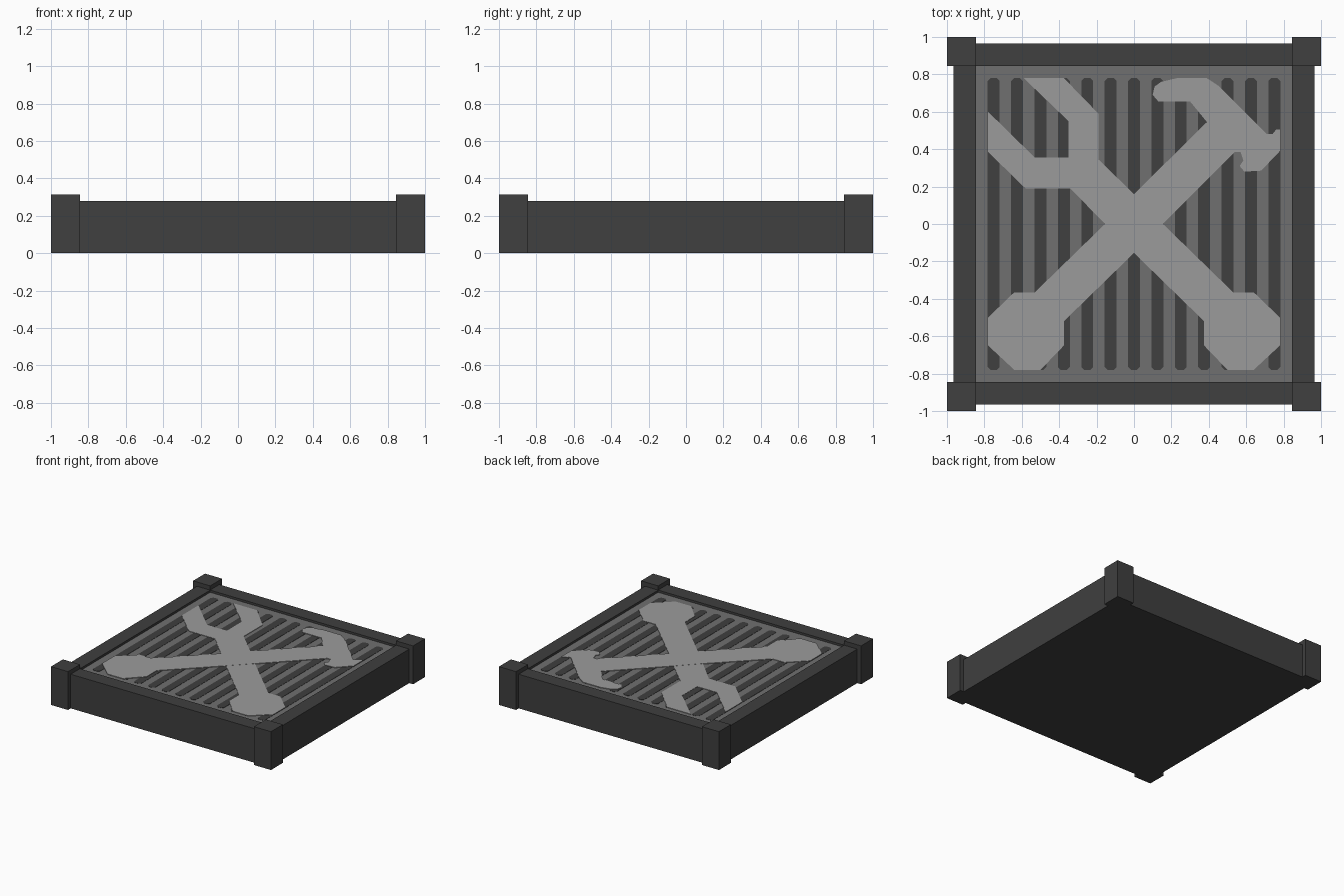
import bpy, bmesh, math

cube = bpy.data.objects.get("Cube")
if cube:
    bpy.data.objects.remove(cube, do_unlink=True)

OUT, EDGE, RAIL = 1.0, 0.845, 0.965      # post, panel and rail limits
PANEL_Z, RAIL_Z, POST_Z = 0.262, 0.28, 0.315


def material(name, v):
    m = bpy.data.materials.new(name)
    m.use_nodes = True
    m.diffuse_color = (v, v, v, 1)
    b = m.node_tree.nodes["Principled BSDF"]
    b.inputs["Base Color"].default_value = (v, v, v, 1)
    b.inputs["Roughness"].default_value = 0.8
    return m


dark = material("dark grey", 0.05)
mid = material("mid grey", 0.16)
light = material("light grey", 0.33)


def finish(name, bm, mat):
    bmesh.ops.recalc_face_normals(bm, faces=bm.faces)
    me = bpy.data.meshes.new(name)
    bm.to_mesh(me)
    bm.free()
    me.materials.append(mat)
    ob = bpy.data.objects.new(name, me)
    bpy.context.collection.objects.link(ob)
    return ob


def box(name, x0, x1, y0, y1, z1, mat):
    bm = bmesh.new()
    add_plate(bm, [(x0, y0), (x1, y0), (x1, y1), (x0, y1)], 0, z1)
    return finish(name, bm, mat)


def add_plate(bm, outline, z0, z1):
    face = bm.faces.new([bm.verts.new((x, y, z0)) for x, y in outline])
    res = bmesh.ops.extrude_face_region(bm, geom=[face], use_keep_orig=True)
    verts = [g for g in res["geom"] if isinstance(g, bmesh.types.BMVert)]
    bmesh.ops.translate(bm, vec=(0, 0, z1 - z0), verts=verts)


# Base block with the panel as its top
panel = box("panel", -EDGE, EDGE, -EDGE, EDGE, PANEL_Z, mid)
panel.data.materials.append(dark)
for p in panel.data.polygons:
    p.material_index = 0 if p.normal.z > 0.5 else 1

# Rails between the posts
box("front_rail", -EDGE, EDGE, -RAIL, -EDGE, RAIL_Z, dark)
box("back_rail", -EDGE, EDGE, EDGE, RAIL, RAIL_Z, dark)
box("right_rail", -RAIL, -EDGE, -EDGE, EDGE, RAIL_Z, dark)
box("left_rail", EDGE, RAIL, -EDGE, EDGE, RAIL_Z, dark)

# Corner posts
for sx, side in ((-1, "right"), (1, "left")):
    for sy, end in ((-1, "front"), (1, "back")):
        xs = sorted((sx * EDGE, sx * OUT))
        ys = sorted((sy * EDGE, sy * OUT))
        box(f"{end}_{side}_post", *xs, *ys, POST_Z, dark)

# Dark slots with clipped corners
bm = bmesh.new()
w, h, c = 0.032, 0.78, 0.016
for i in range(-6, 7):
    x = i * 0.125
    add_plate(bm, [(x - w + c, -h), (x + w - c, -h), (x + w, -h + c), (x + w, h - c),
                   (x + w - c, h), (x - w + c, h), (x - w, h - c), (x - w, -h + c)],
              PANEL_Z - 0.002, PANEL_Z + 0.002)
finish("slots", bm, dark)

# Knob end shared by both tools, running round the +x, -y corner
knob = [(0.53, -0.365), (0.64, -0.365), (0.78, -0.5), (0.78, -0.65), (0.64, -0.78),
        (0.5, -0.78), (0.375, -0.65), (0.375, -0.52)]

# Spanner: open jaws at the back right, knob at the front left
spanner = [(-0.59, 0.78), (-0.375, 0.78), (-0.19, 0.59), (-0.19, 0.345), (0, 0.16),
           (0.155, 0)] + knob + [
           (0, -0.155), (-0.155, 0), (-0.34, 0.19), (-0.58, 0.19), (-0.78, 0.385),
           (-0.78, 0.6), (-0.53, 0.355), (-0.35, 0.355), (-0.35, 0.55)]
bm = bmesh.new()
add_plate(bm, spanner, PANEL_Z - 0.002, PANEL_Z + 0.004)
finish("spanner", bm, light)

# Hammer: claw and head at the back left, knob at the front right
hammer = [(0, 0.16), (0.39, 0.545), (0.345, 0.6), (0.3, 0.655), (0.17, 0.655),
          (0.13, 0.655), (0.1, 0.69), (0.11, 0.735), (0.145, 0.76), (0.23, 0.78),
          (0.39, 0.78), (0.45, 0.74), (0.71, 0.48), (0.74, 0.48), (0.76, 0.505),
          (0.78, 0.505), (0.78, 0.39), (0.68, 0.285), (0.59, 0.28), (0.565, 0.31),
          (0.585, 0.34), (0.57, 0.385), (0.54, 0.385), (0.155, 0), (0, -0.155)]
hammer += [(-x, y) for x, y in reversed(knob)] + [(-0.155, 0)]
bm = bmesh.new()
add_plate(bm, hammer, PANEL_Z - 0.002, PANEL_Z + 0.005)
finish("hammer", bm, light)
